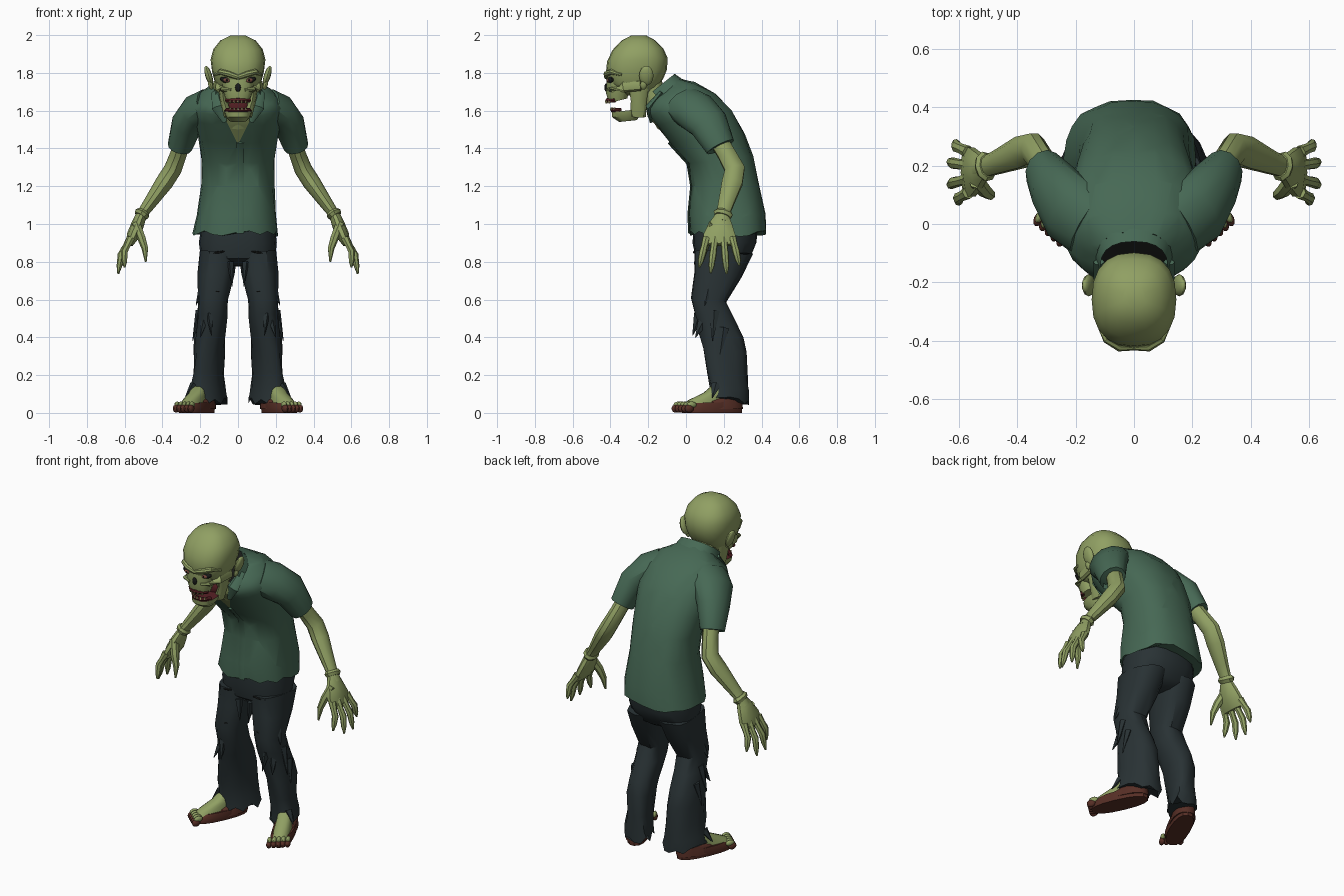
import bpy, bmesh, math, random
from mathutils import Vector, Matrix

random.seed(4)
cube = bpy.data.objects.get("Cube")
if cube:
    bpy.data.objects.remove(cube, do_unlink=True)


def material(name, red, green, blue):
    mat = bpy.data.materials.new(name)
    mat.use_nodes = True
    mat.diffuse_color = (red, green, blue, 1)
    mat.node_tree.nodes["Principled BSDF"].inputs["Base Color"].default_value = (red, green, blue, 1)
    return mat


skin = material("green skin", .28, .35, .125)
shirt_green = material("shirt green", .062, .14, .09)
trouser_grey = material("trouser grey", .022, .032, .035)
leather = material("brown leather", .095, .028, .019)
gum_red = material("gum red", .09, .014, .017)
black = material("black", .009, .01, .009)
ivory = material("ivory", .42, .4, .17)
eye_brown = material("eye brown", .2, .07, .05)


def emit(name, bm, mats, rule=None, crease=38):
    """Turn a bmesh into a smooth object with sharp creases."""
    bmesh.ops.recalc_face_normals(bm, faces=bm.faces)
    for face in bm.faces:
        face.smooth = True
        if rule:
            face.material_index = rule(face.calc_center_median(), face.normal)
    mesh = bpy.data.meshes.new(name)
    bm.to_mesh(mesh)
    mesh.set_sharp_from_angle(angle=math.radians(crease))
    for mat in mats:
        mesh.materials.append(mat)
    bpy.context.collection.objects.link(bpy.data.objects.new(name, mesh))


def emit_pair(name, bm, mat):
    """Left part as built, right part mirrored across x."""
    other = bm.copy()
    bmesh.ops.scale(other, vec=(-1, 1, 1), verts=other.verts)
    emit("left_" + name, bm, [mat])
    emit("right_" + name, other, [mat])


def skin_rings(rings):
    """Bridge equal rings of points into a capped surface."""
    bm = bmesh.new()
    loops = [[bm.verts.new(p) for p in ring] for ring in rings]
    for low, high in zip(loops, loops[1:]):
        for i in range(len(low)):
            j = (i + 1) % len(low)
            bm.faces.new((low[i], low[j], high[j], high[i]))
    bm.faces.new(loops[0])
    bm.faces.new(loops[-1])
    return bm


def loft(sections, sides=16, power=2.4, jitter=0, ragged=0):
    """Sections: centre x, front y and z, back y and z, half width."""
    rings = []
    for k, (cx, fy, fz, by, bz, width) in enumerate(sections):
        ring = []
        for i in range(sides):
            turn = math.tau * i / sides
            c, s = (math.copysign(abs(v) ** (2 / power), v) for v in (math.cos(turn), math.sin(turn)))
            p = Vector((cx + width * c, (fy + by + (fy - by) * s) / 2, (fz + bz + (fz - bz) * s) / 2))
            p += Vector([random.uniform(-jitter, jitter) for axis in range(3)])
            if k == 0:
                p.z += random.uniform(-ragged, ragged)
            ring.append(p)
        rings.append(ring)
    return skin_rings(rings)


def tube(path, sides=10):
    """Path points: x, y, z, half thickness, half breadth."""
    points = [Vector(p[:3]) for p in path]
    rings = []
    for k, p in enumerate(points):
        d = (points[min(k + 1, len(points) - 1)] - points[max(k - 1, 0)]).normalized()
        ref = Vector((0, 0, 1)) if abs(d.y) > .9 else Vector((0, 1, 0))
        u = (ref - d * ref.dot(d)).normalized()
        v = d.cross(u)
        turns = [math.tau * i / sides for i in range(sides)]
        rings.append([p + v * path[k][3] * math.cos(t) + u * path[k][4] * math.sin(t) for t in turns])
    return skin_rings(rings)


def ball(centre, size, tilt=0):
    bm = bmesh.new()
    place = Matrix.Translation(centre) @ Matrix.Rotation(tilt, 4, "Y") @ Matrix.Diagonal((*size, 1))
    bmesh.ops.create_uvsphere(bm, u_segments=12, v_segments=8, radius=1, matrix=place)
    return bm


# Shirt body, with an open V neck cut into the front
torso = [(-.012, .02, .95, .425, .95, .226), (-.006, .015, 1.05, .42, 1.05, .21), (0, .03, 1.2, .387, 1.22, .19),
         (0, .01, 1.32, .352, 1.36, .194), (0, -.09, 1.43, .308, 1.48, .212), (0, -.16, 1.52, .245, 1.6, .232),
         (0, -.2, 1.57, .155, 1.69, .235), (0, -.21, 1.6, .05, 1.75, .195), (0, -.2, 1.63, -.03, 1.77, .125)]
body = loft(torso, sides=24, power=2.4, jitter=.004, ragged=.015)
for side in (1, -1):
    bmesh.ops.bisect_plane(body, geom=body.verts[:] + body.edges[:] + body.faces[:],
                           plane_co=(0, 0, 1.42), plane_no=(1, 0, -side / 2))


def shirt_rule(c, n):
    if n.y < -.4 and n.z > .5 and abs(c.x) < .115 and c.y > -.19:
        return 2
    return 1 if c.y < -.07 and abs(c.x) < (c.z - 1.42) / 2 and c.z < 1.66 else 0


emit("shirt_body", body, [shirt_green, skin, black], shirt_rule)
emit("shirt_placket", tube([(.012, r[1] - .002, r[2], .02, .006) for r in torso[:5]], 4), [shirt_green])

# Collar band, open at the throat, and its lapels
collar = loft([(0, -.2, 1.61, -.01, 1.76, .135), (0, -.23, 1.66, -.06, 1.795, .115)], sides=20)
front = [f for f in collar.faces if len(f.verts) > 4 or f.calc_center_median().y < -.17]
bmesh.ops.delete(collar, geom=front, context="FACES")
emit("collar", collar, [shirt_green])
emit_pair("lapel", tube([(.12, -.13, 1.7, .02, .012), (.105, -.2, 1.62, .035, .014),
                         (.07, -.185, 1.54, .012, .008)], 6), shirt_green)

# Sleeves and arms
emit_pair("sleeve", tube([(.15, .0, 1.63, .09, .12), (.215, .045, 1.6, .092, .122), (.27, .12, 1.53, .084, .106),
                          (.308, .182, 1.408, .066, .08), (.302, .178, 1.42, .045, .055)], 12), shirt_green)
emit_pair("arm", tube([(.28, .15, 1.48, .045, .05), (.315, .215, 1.37, .044, .05), (.345, .258, 1.29, .047, .056),
                       (.39, .245, 1.22, .047, .057), (.46, .215, 1.12, .036, .044), (.51, .195, 1.05, .028, .036),
                       (.53, .19, 1.01, .03, .046)], 10), skin)
emit_pair("wrist_band", tube([(.5, .2, 1.068, .032, .042), (.507, .197, 1.055, .042, .053),
                              (.517, .192, 1.04, .034, .044)], 9), skin)
emit_pair("palm", tube([(.51, .192, 1.05, .027, .035), (.53, .185, 1.0, .034, .063),
                        (.555, .178, .94, .034, .089), (.576, .176, .89, .019, .086)], 10), skin)

# Fingers, each with a bulging knuckle and a pointed nail
tips = [(.60, .07, .77), (.634, .13, .74), (.634, .215, .735), (.612, .283, .78)]
for k, tip in enumerate(tips):
    root, end = Vector((.567, .108 + .046 * k, .925)), Vector(tip)
    bend = root.lerp(end, .5) + Vector((.018, 0, .005))
    emit_pair(f"finger_{k}", tube([(*root, .023, .022), (*root.lerp(bend, .6), .017, .018), (*bend, .019, .02),
                                   (*bend.lerp(end, .6), .015, .016), (*end, .005, .005)], 7), skin)
emit_pair("thumb", tube([(.54, .15, 1.0, .026, .03), (.512, .115, .93, .023, .026), (.492, .1, .87, .018, .019),
                         (.488, .088, .8, .005, .005)], 7), skin)

# Neck, skull and upper face
emit("neck", tube([(0, -.09, 1.54, .085, .07), (0, -.165, 1.65, .068, .064), (0, -.21, 1.78, .08, .075)], 12), [skin])
skull = [(-.31, 1.68, -.18, 1.69, .075), (-.375, 1.71, -.148, 1.73, .108), (-.405, 1.74, -.12, 1.77, .124),
         (-.425, 1.79, -.1, 1.82, .137), (-.418, 1.86, -.098, 1.88, .145), (-.39, 1.92, -.12, 1.93, .131),
         (-.34, 1.972, -.162, 1.972, .093), (-.29, 1.998, -.21, 1.998, .04)]
emit("skull", loft([(0, *row) for row in skull], sides=20), [skin])
emit("upper_face", loft([(0, -.41, 1.64, -.31, 1.665, .062), (0, -.425, 1.695, -.3, 1.7, .078),
                         (0, -.42, 1.765, -.3, 1.77, .088)], sides=14), [skin])
emit("nose_hole", ball((0, -.423, 1.722), (.015, .009, .022)), [black])
emit_pair("cheekbone", tube([(.116, -.24, 1.735, .018, .03), (.102, -.33, 1.728, .018, .032),
                             (.075, -.39, 1.712, .014, .024), (.035, -.417, 1.71, .008, .01)], 8), skin)
emit_pair("brow", tube([(0, -.42, 1.777, .013, .013), (.05, -.421, 1.794, .016, .016),
                        (.092, -.395, 1.806, .015, .015), (.122, -.34, 1.79, .008, .008)], 8), skin)
emit_pair("eye_socket", ball((.062, -.395, 1.762), (.034, .02, .017), -.25), black)
emit_pair("eye", ball((.06, -.407, 1.76), (.02, .013, .011), -.25), eye_brown)
emit_pair("pupil", ball((.058, -.419, 1.761), (.005, .003, .006)), black)
emit_pair("ear", ball((.155, -.21, 1.785), (.018, .038, .055), .3), skin)
emit_pair("ear_lobe", ball((.145, -.225, 1.735), (.012, .018, .025), .3), skin)

# Open jaw with gums, teeth and throat
emit("jaw", loft([(0, -.355, 1.54, -.26, 1.55, .045), (0, -.392, 1.565, -.235, 1.58, .068),
                  (0, -.395, 1.592, -.225, 1.61, .074)], sides=14), [skin, gum_red],
     lambda c, n: 1 if n.z > .8 else 0)
emit_pair("jaw_hinge", tube([(.05, -.255, 1.57, .024, .042), (.075, -.25, 1.65, .02, .042),
                             (.088, -.25, 1.74, .018, .055)], 8), skin)
emit("throat", ball((0, -.265, 1.625), (.052, .015, .042)), [gum_red])
for name, height, reach in (("upper", 1.655, -.415), ("lower", 1.603, -.388)):
    xs = [.02 * i for i in range(-3, 4)]
    arc = [(x, reach + 11 * x * x, height, .012, .012) for x in xs]
    emit(name + "_gum", tube(arc, 8), [gum_red])
    drop = -.016 if name == "upper" else .014
    for k, x in enumerate(xs[1:-1]):
        tooth = tube([(x, reach - .008 + 11 * x * x, height, .006, .008),
                      (x, reach - .008 + 11 * x * x, height + drop, .003, .004)], 5)
        emit(f"{name}_tooth_{k}", tooth, [ivory])

# Trousers: hips, legs turned out at the ragged hems
emit("trouser_hips", loft([(0, .1, .78, .28, .775, .09), (0, .052, .82, .33, .81, .196), (0, .036, .9, .375, .9, .205),
                           (0, .04, 1.0, .38, 1.0, .195)], sides=20, jitter=.004), [trouser_grey])
leg = [(.157, .125, .07, .335, .06, .092), (.156, .13, .13, .335, .12, .084), (.152, .11, .22, .33, .2, .075),
       (.148, .09, .34, .325, .32, .076), (.143, .068, .43, .3, .4, .077), (.135, .045, .52, .25, .5, .076),
       (.13, .03, .61, .215, .59, .08), (.115, .045, .74, .295, .72, .096), (.102, .04, .86, .355, .84, .1)]
legs = loft(leg, sides=16, jitter=.005, ragged=.022)
for vert in legs.verts:
    vert.co.x += (.23 - vert.co.y) * .45 * max(0, 1 - 2 * vert.co.z)
emit_pair("trouser_leg", legs, trouser_grey)
rips = [((.205, .15, .54), (.24, .14, .38)), ((.21, .2, .45), (.235, .18, .31)), ((.15, .07, .52), (.14, .035, .41)),
        ((.18, .09, .48), (.2, .05, .4)), ((.235, .16, .15), (.28, .14, .08)), ((.04, .07, .8), (.03, .06, .67)),
        ((.19, .12, .66), (.222, .1, .57))]
for k, (top, low) in enumerate(rips):
    emit_pair(f"tatter_{k}", tube([(*top, .02, .03), (*low, .002, .002)], 5), trouser_grey)
for k, spot in enumerate([(.1, .042, .85), (.125, .037, .64)]):
    emit_pair(f"rip_{k}", ball(spot, (.03, .005, .005), .15), black)


# Feet, built straight and then turned outward
def foot_part(name, bm, mat):
    bmesh.ops.transform(bm, verts=bm.verts,
                        matrix=Matrix.Translation((.222, .13, 0)) @ Matrix.Rotation(math.radians(24), 4, "Z"))
    emit_pair(name, bm, mat)


foot_part("sole", loft([(0, -.165, 0, .18, 0, .06), (0, -.17, .03, .18, .03, .066),
                        (0, -.13, .052, .18, .06, .062)]), leather)
foot_part("shoe_heel", loft([(0, -.07, .02, .182, .02, .066), (0, -.05, .06, .18, .065, .061),
                             (0, .02, .08, .17, .1, .052)]), leather)
foot_part("foot", loft([(0, -.16, .04, .1, .04, .05), (0, -.13, .066, .1, .07, .047),
                        (0, -.04, .105, .12, .11, .042), (0, .02, .15, .12, .16, .04)]), skin)
for k in range(5):
    across, ahead = -.05 + .025 * k, -.17 + .008 * k
    foot_part(f"toe_{k}", ball((across, ahead + .006, .043), (.013, .028, .017)), skin)
    foot_part(f"toe_sole_{k}", ball((across, ahead - .008, .023), (.016, .026, .022)), leather)
